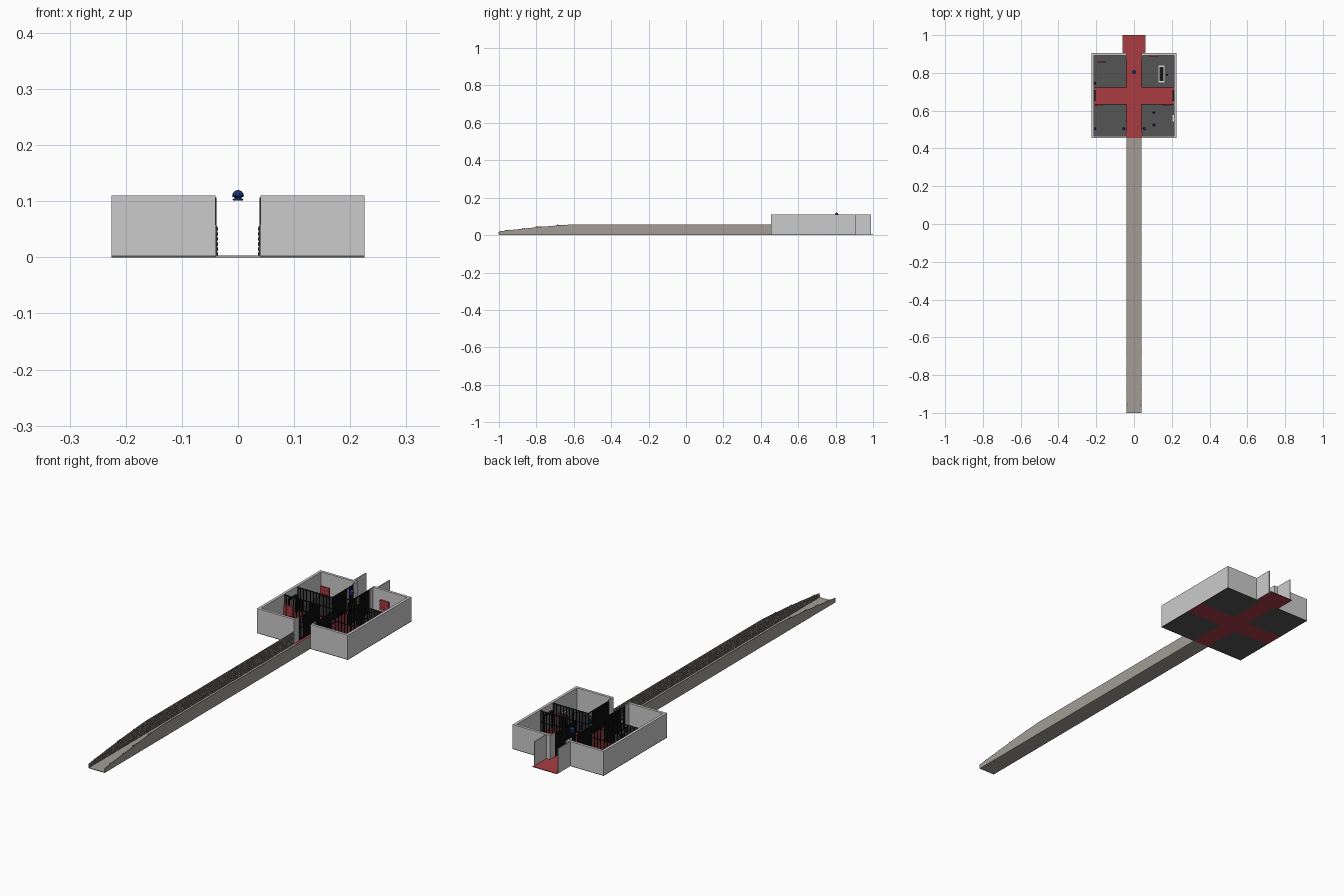
import bpy, bmesh, math, random
from mathutils import Matrix, Vector

if "Cube" in bpy.data.objects:
    bpy.data.objects.remove(bpy.data.objects["Cube"])

random.seed(4)


def mat(name, r, g, b):
    m = bpy.data.materials.new(name)
    m.diffuse_color = (r, g, b, 1)
    m.use_nodes = True
    m.node_tree.nodes["Principled BSDF"].inputs["Base Color"].default_value = m.diffuse_color
    return m


WALL = mat("light_grey", 0.60, 0.60, 0.60)
FLOOR = mat("dark_grey", 0.09, 0.09, 0.09)
RED = mat("carpet_red", 0.40, 0.045, 0.055)
STONE = mat("warm_grey", 0.36, 0.34, 0.30)
BROWN = mat("dark_stone", 0.17, 0.15, 0.135)
BLACK = mat("bar_black", 0.008, 0.008, 0.008)
BLUE = mat("navy_blue", 0.012, 0.03, 0.19)
WHITE = mat("off_white", 0.75, 0.75, 0.75)


def finish(bm, name, m):
    bmesh.ops.recalc_face_normals(bm, faces=bm.faces[:])
    me = bpy.data.meshes.new(name)
    bm.to_mesh(me)
    bm.free()
    me.materials.append(m)
    ob = bpy.data.objects.new(name, me)
    bpy.context.collection.objects.link(ob)
    return ob


def add_box(bm, x0, x1, y0, y1, z0, z1):
    c = Vector(((x0 + x1) / 2, (y0 + y1) / 2, (z0 + z1) / 2))
    s = Matrix.Diagonal((abs(x1 - x0), abs(y1 - y0), abs(z1 - z0), 1))
    bmesh.ops.create_cube(bm, size=1, matrix=Matrix.Translation(c) @ s)


def boxes(name, m, *dims):
    bm = bmesh.new()
    for d in dims:
        add_box(bm, *d)
    return finish(bm, name, m)


def mirrored(*dims):
    return [d for d in dims] + [(-d[1], -d[0]) + d[2:] for d in dims]


W, Y0, Y1, H, T = 0.225, 0.455, 0.905, 0.11, 0.012   # main hall
C = 0.04                                             # half corridor width
A0, A1 = 0.635, 0.725                                # cross aisle

# hall floors and red cross carpet
boxes("cell_floor", FLOOR, *mirrored((C, W, Y0, A0, 0, 0.003), (C, W, A1, Y1, 0, 0.003)))
boxes("cross_carpet", RED, (-C, C, Y0, Y1, 0, 0.003),
      *mirrored((C, W, A0, A1, 0, 0.003)))
boxes("alcove_floor", RED, (-0.06, 0.06, Y1, 1.0, 0, 0.003))

# hall outer walls, doorway jambs and back alcove walls
boxes("hall_walls", WALL, *mirrored(
    (W - T, W, Y0, Y1, 0.003, H),
    (C, W - T, Y0, Y0 + T, 0.003, H),
    (C, W - T, Y1 - T, Y1, 0.003, H)))
boxes("doorway_jambs", WALL, *mirrored(
    (C, C + 0.004, Y0 + T, 0.49, 0.003, H),
    (C, C + 0.004, 0.87, Y1 - T, 0.003, H)))
boxes("alcove_walls", WALL, *mirrored((0.057, 0.061, Y1, 0.99, 0, H)))

# long approach: floor and side walls that taper down at the front
boxes("approach_floor", STONE, (-C, C, -1, Y0, 0, 0.003))
PROFILE = [(-1, 0.02), (-0.95, 0.026), (-0.77, 0.045), (-0.6, 0.058), (Y0, 0.058)]


def wall_top(y):
    for (a, za), (b, zb) in zip(PROFILE, PROFILE[1:]):
        if y <= b:
            return za + (zb - za) * (y - a) / (b - a)
    return PROFILE[-1][1]


for side, label in ((-1, "left"), (1, "right")):
    bm = bmesh.new()
    pts = [(-1, 0.0)] + PROFILE + [(Y0, 0.0)]
    f = bm.faces.new([bm.verts.new((side * C, y, z)) for y, z in pts])
    ext = bmesh.ops.extrude_face_region(bm, geom=[f])["geom"]
    vs = [v for v in ext if isinstance(v, bmesh.types.BMVert)]
    bmesh.ops.translate(bm, verts=vs, vec=(-side * 0.002, 0, 0))
    finish(bm, label + "_approach_wall", STONE)

    # rough stones lining the inner face
    bm = bmesh.new()
    y = -0.995
    while y < Y0 - 0.005:
        z = 0.006
        while z < wall_top(y):
            p = Vector((side * (C - 0.002), y + random.uniform(-.002, .002), z))
            s = Matrix.Diagonal((0.0022, 0.0065, random.uniform(.004, .0055), 1))
            r = Matrix.Rotation(random.uniform(0, 3), 4, 'X')
            bmesh.ops.create_icosphere(bm, subdivisions=1, radius=1,
                                       matrix=Matrix.Translation(p) @ s @ r)
            z += 0.009
        y += 0.011
    finish(bm, label + "_lining_stones", BROWN)


# barred cell fronts
def fence(name, x0, y0, x1, y1, top=0.105):
    bm = bmesh.new()
    n = int(math.hypot(x1 - x0, y1 - y0) / 0.007)
    h = 0.0014
    for i in range(n + 1):
        x, y = x0 + (x1 - x0) * i / n, y0 + (y1 - y0) * i / n
        add_box(bm, x - h, x + h, y - h, y + h, 0.003, top)
    for z in (0.006, 0.055, top):
        add_box(bm, min(x0, x1) - h, max(x0, x1) + h, y0 - h, y1 + h, z - .002, z + .002)
    finish(bm, name, BLACK)


for sx, lx in ((-1, "left"), (1, "right")):
    fence(lx + "_front_hall_bars", sx * C, 0.49, sx * C, A0)
    fence(lx + "_back_hall_bars", sx * C, A1, sx * C, 0.87)
    fence(lx + "_front_aisle_bars", sx * C, A0, sx * 0.212, A0)
    fence(lx + "_back_aisle_bars", sx * C, A1, sx * 0.212, A1)
    # black frame at each end of the aisle
    a, b = sorted((sx * 0.203, sx * 0.211))
    boxes(lx + "_aisle_end_frame", BLACK, (a, b, 0.65, 0.654, 0.003, 0.08),
          (a, b, 0.706, 0.71, 0.003, 0.08), (a, b, 0.65, 0.71, 0.076, 0.08))

# red panelled boards, one in each cell
for i, (x, y) in enumerate(((-0.17, 0.86), (0.105, 0.888), (-0.19, 0.628), (0.17, 0.628))):
    parts = [(x - .022 + c * .015, x - .022 + c * .015 + .014, y - .004, y + .004,
              .022 + r * .015, .036 + r * .015) for c in range(3) for r in range(3)]
    boxes("red_board_%d" % (i + 1), RED, (x - .022, x + .022, y - .003, y + .003, .022, .066), *parts)

# furniture in the right cells
boxes("bed_frame", WHITE, (.128, .163, .747, .842, .015, .02),
      (.128, .163, .747, .75, .003, .03), (.128, .163, .839, .842, .003, .03))
boxes("bed_mat", BLACK, (.136, .155, .757, .832, .02, .023))
boxes("bed_stool", BLACK, (.17, .18, .785, .795, .003, .02))
boxes("wall_basin", WHITE, (.2, .213, .54, .58, .025, .04))

# small blue stools and corner fittings
for i, (x, y) in enumerate(((.105, .59), (.105, .525), (-.208, .505), (-.055, .505),
                            (.055, .505), (-.208, .745))):
    bm = bmesh.new()
    bmesh.ops.create_cone(bm, cap_ends=True, segments=8, radius1=.007, radius2=.005, depth=.016,
                          matrix=Matrix.Translation((x, y, .011)))
    finish(bm, "blue_fitting_%d" % (i + 1), BLUE)

# hanging blue dome above the hall
bm = bmesh.new()
prof = [(.006, .101), (.0105, .1025), (.0055, .106), (.0105, .109), (.0095, .114), (.006, .118), (.002, .12)]
rings = [[bm.verts.new((r * math.cos(k * math.pi / 5), .805 + r * math.sin(k * math.pi / 5), z))
          for k in range(10)] for r, z in prof]
for a, b in zip(rings, rings[1:]):
    for k in range(10):
        bm.faces.new((a[k], a[(k + 1) % 10], b[(k + 1) % 10], b[k]))
bm.faces.new(rings[0])
bm.faces.new(rings[-1])
finish(bm, "blue_dome", BLUE)
